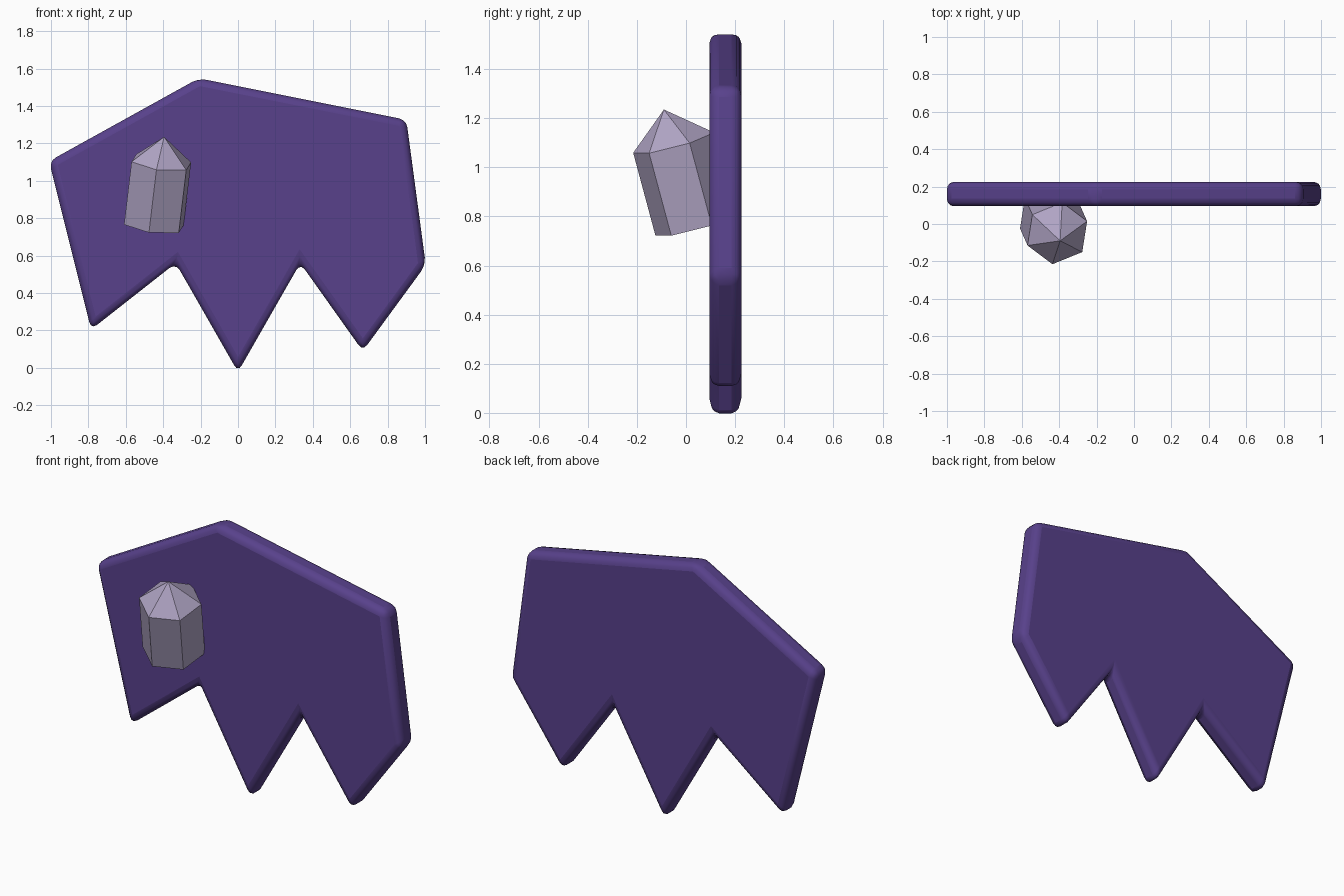
import bpy, bmesh
from math import cos, sin, radians
from mathutils import Vector

if "Cube" in bpy.data.objects:
    bpy.data.objects.remove(bpy.data.objects["Cube"])


def make_object(name, bm, color):
    bmesh.ops.recalc_face_normals(bm, faces=bm.faces[:])
    mesh = bpy.data.meshes.new(name)
    bm.to_mesh(mesh)
    bm.free()
    obj = bpy.data.objects.new(name, mesh)
    bpy.context.collection.objects.link(obj)
    mat = bpy.data.materials.new(name + "_color")
    mat.diffuse_color = color
    mat.use_nodes = True
    mat.node_tree.nodes["Principled BSDF"].inputs["Base Color"].default_value = mat.diffuse_color
    mesh.materials.append(mat)
    return obj


# Jagged flat panel: outline in x/z, extruded in y, rounded by a bevel
outline = [(-1.01, 1.105), (-0.21, 1.548), (0.9, 1.326), (1.004, 0.55),
           (0.667, 0.09), (0.333, 0.56), (0, -0.022), (-0.333, 0.56),
           (-0.785, 0.205)]
bm = bmesh.new()
face = bm.faces.new([bm.verts.new((x, 0.095, z)) for x, z in outline])
ext = bmesh.ops.extrude_face_region(bm, geom=[face])
bmesh.ops.translate(bm, vec=(0, 0.13, 0),
                    verts=[g for g in ext["geom"] if isinstance(g, bmesh.types.BMVert)])
panel = make_object("jagged_panel", bm, (0.098, 0.053, 0.26, 1))
bevel = panel.modifiers.new("rounded_edges", "BEVEL")
bevel.width = 0.04
bevel.segments = 3
bevel.limit_method = "ANGLE"
bevel.angle_limit = radians(30)
bpy.context.view_layer.objects.active = panel
panel.select_set(True)
bpy.ops.object.shade_smooth_by_angle(angle=radians(40))

# Tilted six-sided crystal: two rings and a pointed tip
axis = Vector((0.04, -0.09, 0.335)).normalized()
u = Vector((0.927, 0.375, 0))
u = (u - axis * u.dot(axis)).normalized()
v = axis.cross(u)
top = Vector((-0.41, -0.05, 1.10))
bm = bmesh.new()


def ring(center, radius=0.172):
    return [bm.verts.new(center + radius * (u * cos(radians(60 * i)) + v * sin(radians(60 * i))))
            for i in range(6)]


lower, upper = ring(top - axis * 0.35), ring(top)
tip = bm.verts.new((-0.395, -0.09, 1.235))
bm.faces.new(lower[::-1])
for i in range(6):
    j = (i + 1) % 6
    bm.faces.new((lower[i], lower[j], upper[j], upper[i]))
    bm.faces.new((upper[i], upper[j], tip))
make_object("crystal", bm, (0.43, 0.37, 0.55, 1))
